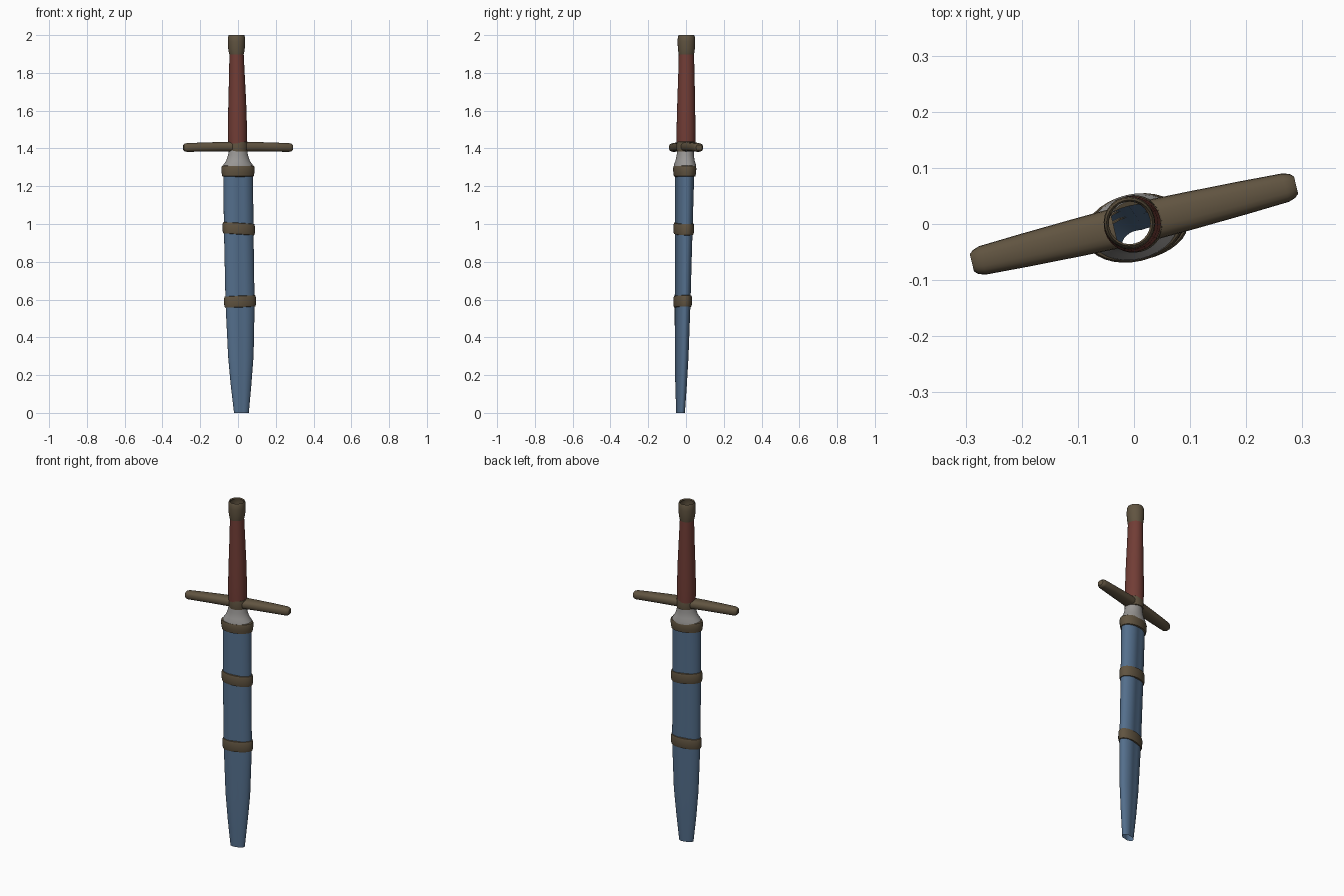
import bpy, bmesh, math
from mathutils import Matrix

TURN = math.radians(13.5)   # the flat of the dagger is turned about z


def material(name, rgb):
    m = bpy.data.materials.new(name)
    m.diffuse_color = (*rgb, 1)
    return m


BLUE = material("blue leather", (0.088, 0.158, 0.262))
BRASS = material("dull brass", (0.118, 0.088, 0.052))
RED = material("red leather", (0.165, 0.046, 0.036))
STEEL = material("grey steel", (0.32, 0.31, 0.30))


def loft(name, sections, mat, turn=TURN, groove=0.0, tilt=0.0, cap=False,
         n=32, matrix=None, power=1.0):
    """Open tube through elliptical sections (z, cx, cy, rx, ry)."""
    bm = bmesh.new()
    c, s = math.cos(turn), math.sin(turn)
    rings = []
    for z, cx, cy, rx, ry in sections:
        ring = []
        for i in range(n):
            a = 2 * math.pi * i / n
            ux, uy = math.cos(a), math.sin(a)
            ux = math.copysign(abs(ux) ** power, ux)
            uy = math.copysign(abs(uy) ** power, uy)
            x = rx * ux
            y = ry * uy * (1 - groove * math.exp(-(ux / 0.28) ** 2))
            ring.append(bm.verts.new((cx + c * x - s * y, cy + s * x + c * y, z + tilt * x)))
        rings.append(ring)
    for lo, hi in zip(rings, rings[1:]):
        for i in range(n):
            j = (i + 1) % n
            bm.faces.new((lo[i], lo[j], hi[j], hi[i]))
    if cap:
        bm.faces.new(rings[-1])
    me = bpy.data.meshes.new(name)
    bm.to_mesh(me)
    bm.free()
    if matrix:
        me.transform(matrix)
    me.materials.append(mat)
    ob = bpy.data.objects.new(name, me)
    bpy.context.collection.objects.link(ob)
    bpy.ops.object.select_all(action='DESELECT')
    ob.select_set(True)
    bpy.context.view_layer.objects.active = ob
    bpy.ops.object.shade_smooth_by_angle(angle=math.radians(40))
    return ob


# Scabbard: hollow, open at the tip, leaning slightly
SHEATH = [(0.00, 0.018, -0.029, 0.040, 0.022),
          (0.15, 0.016, -0.026, 0.056, 0.029),
          (0.30, 0.015, -0.023, 0.069, 0.034),
          (0.58, 0.011, -0.018, 0.079, 0.039),
          (0.78, 0.007, -0.015, 0.079, 0.042),
          (0.97, 0.004, -0.012, 0.080, 0.045),
          (1.29, 0.000, -0.007, 0.080, 0.050)]
loft("scabbard", SHEATH, BLUE, groove=0.13)


def sheath_at(z):
    for lo, hi in zip(SHEATH, SHEATH[1:]):
        if z <= hi[0]:
            t = (z - lo[0]) / (hi[0] - lo[0])
            return [p + t * (q - p) for p, q in zip(lo, hi)]
    return list(SHEATH[-1])


# Two metal bands round the scabbard
BAND = [(-0.031, -0.003), (-0.029, 0.004), (-0.018, 0.007), (0.018, 0.007),
        (0.029, 0.004), (0.031, -0.003)]
for name, z, tilt in (("middle_band", 0.975, -0.06), ("lower_band", 0.59, 0.04)):
    rows = []
    for dz, off in BAND:
        _, cx, cy, rx, ry = sheath_at(z + dz)
        rows.append((z + dz, cx, cy, rx + off, ry + off))
    loft(name, rows, BRASS, tilt=tilt)

# Mouth collar of the scabbard
loft("mouth_collar", [(z, 0, -0.007, 0.08 + o, 0.05 + o) for z, o in (
    (1.250, -0.002), (1.253, 0.005), (1.27, 0.008), (1.295, 0.010),
    (1.306, 0.007), (1.310, 0.000), (1.306, -0.010))], BRASS)

# Steel throat between scabbard and guard
loft("throat", [(1.300, 0, -0.006, 0.083, 0.058), (1.316, 0, -0.006, 0.077, 0.057),
                (1.335, 0, -0.005, 0.063, 0.050), (1.365, 0, -0.004, 0.053, 0.045),
                (1.410, 0, -0.002, 0.046, 0.043)], STEEL)

# Guard: a sleeve round the hollow core, and two rounded arms
loft("guard_sleeve", [(1.383, 0, 0, 0.044, 0.044), (1.385, 0, 0, 0.050, 0.048),
                      (1.410, 0, 0, 0.053, 0.051), (1.435, 0, 0, 0.050, 0.048),
                      (1.438, 0, 0, 0.045, 0.044)], BRASS)
ARM = [(0.036, 0, 0, 0.026, 0.036), (0.10, 0, 0, 0.025, 0.034),
       (0.20, 0.002, 0, 0.024, 0.030), (0.278, 0.004, 0, 0.023, 0.026),
       (0.290, 0.004, 0, 0.020, 0.022), (0.297, 0.004, 0, 0.014, 0.016)]
for name, extra in (("guard_arm_right", 0), ("guard_arm_left", math.pi)):
    place = (Matrix.Translation((0, 0, 1.409)) @ Matrix.Rotation(TURN + extra, 4, 'Z')
             @ Matrix.Rotation(math.pi / 2, 4, 'Y'))
    loft(name, ARM, BRASS, turn=0, cap=True, n=20, matrix=place, power=0.8)

# Grip: hollow, narrowing upward
loft("grip", [(1.425, -0.002, 0, 0.050, 0.049), (1.50, -0.003, 0, 0.051, 0.050),
              (1.65, -0.004, 0.001, 0.047, 0.047), (1.80, -0.006, 0.002, 0.041, 0.043),
              (1.92, -0.008, 0.002, 0.037, 0.040)], RED, n=24)

# Pommel ring, open at the top
loft("pommel", [(1.895, -0.008, 0.002, 0.037, 0.040), (1.905, -0.008, 0.002, 0.040, 0.042),
                (1.93, -0.008, 0.002, 0.044, 0.045), (1.965, -0.008, 0.002, 0.046, 0.047),
                (1.99, -0.008, 0.002, 0.045, 0.045), (2.00, -0.008, 0.002, 0.041, 0.041),
                (1.992, -0.008, 0.002, 0.037, 0.038)], BRASS, n=24)
